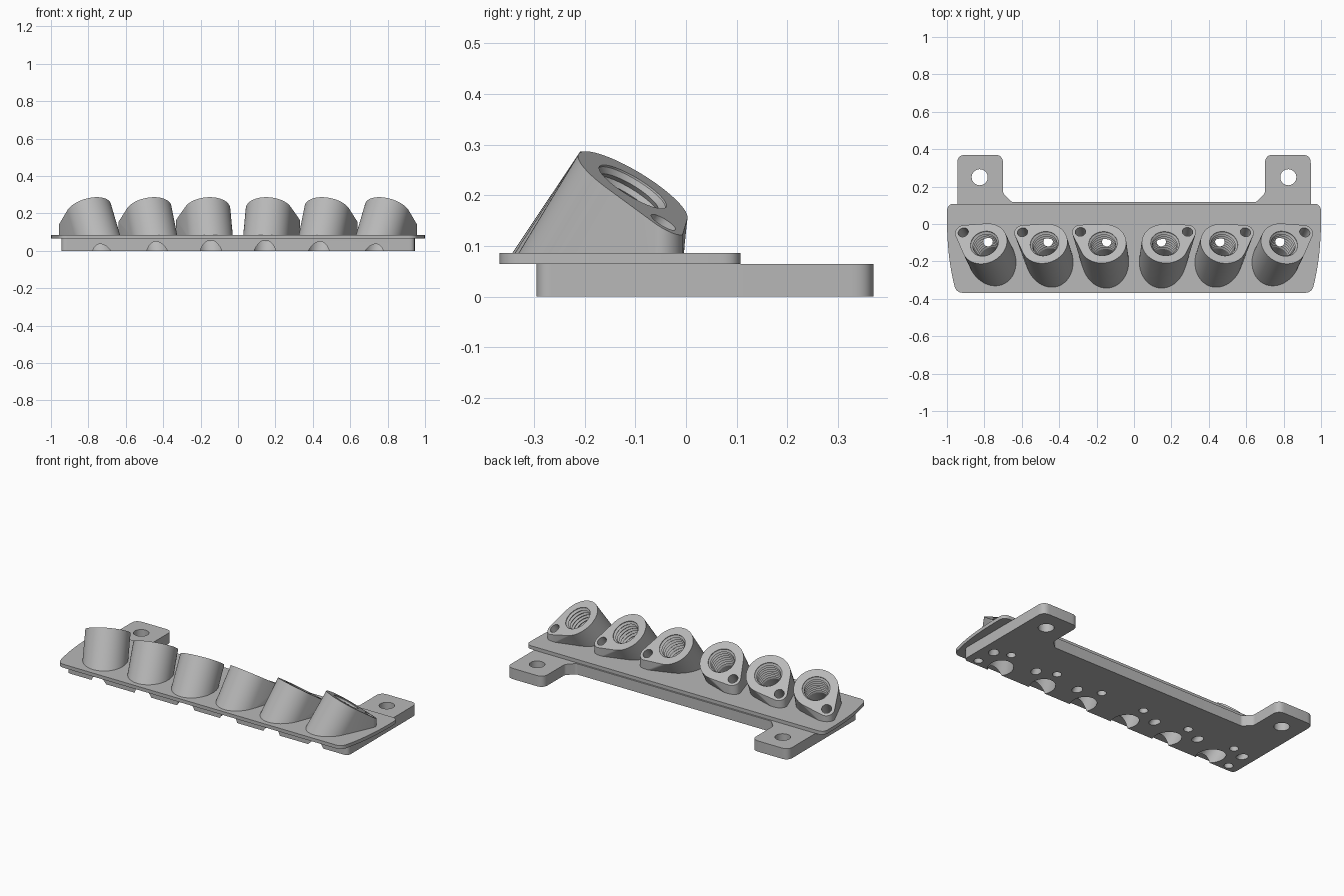
import bpy
import bmesh
import math
from mathutils import Vector, Matrix

cube = bpy.data.objects.get("Cube")
if cube:
    bpy.data.objects.remove(cube)

grey = bpy.data.materials.new("mid grey")
grey.use_nodes = True
colour = (0.48, 0.48, 0.48, 1)
grey.diffuse_color = colour
grey.node_tree.nodes["Principled BSDF"].inputs["Base Color"].default_value = colour

TILT = math.radians(34)
FACE_Z = 0.217       # height of the centre of each sloped face
RIM, LOBE = 0.125, 0.045
PLATE_TOP, FLANGE_TOP = 0.065, 0.086
# x position and outward turn in degrees
SOCKETS = [(0.166, 8), (0.479, 17), (0.80, 26)]


def make_object(name, bm):
    bmesh.ops.recalc_face_normals(bm, faces=bm.faces[:])
    mesh = bpy.data.meshes.new(name)
    bm.to_mesh(mesh)
    bm.free()
    mesh.materials.append(grey)
    obj = bpy.data.objects.new(name, mesh)
    bpy.context.collection.objects.link(obj)
    return obj


def mirrored_slab(name, half, z0, z1):
    """Extrude a rounded outline; half lists (x, y, radius) on the +x side."""
    corners = [(Vector((x, y)), r) for x, y, r in half]
    corners += [(Vector((-x, y)), r) for x, y, r in reversed(half)]
    outline = []
    for i, (p, r) in enumerate(corners):
        before = (corners[i - 1][0] - p).normalized()
        after = (corners[(i + 1) % len(corners)][0] - p).normalized()
        a, b = p + before * r, p + after * r
        steps = 8 if r else 0
        for k in range(steps + 1):
            t = k / steps if steps else 0
            outline.append(a * (1 - t) ** 2 + p * 2 * t * (1 - t) + b * t * t)
    bm = bmesh.new()
    face = bm.faces.new([bm.verts.new((p.x, p.y, z0)) for p in outline])
    top = bmesh.ops.extrude_face_region(bm, geom=[face])["geom"]
    moved = [v for v in top if isinstance(v, bmesh.types.BMVert)]
    bmesh.ops.translate(bm, verts=moved, vec=(0, 0, z1 - z0))
    return make_object(name, bm)


def socket_frame(side, x, turn):
    """Centre of the sloped face and its lateral, downhill and normal axes."""
    a = math.radians(turn)
    heading = Vector((side * math.sin(a), math.cos(a), 0))
    lateral = Vector((side * math.cos(a), -math.sin(a), 0))
    up = Vector((0, 0, 1))
    normal = heading * math.sin(TILT) + up * math.cos(TILT)
    downhill = heading * math.cos(TILT) - up * math.sin(TILT)
    centre = Vector((side * x, -0.105, FACE_Z))
    swing = math.radians(33 + turn)
    lobe = centre + (lateral * math.cos(swing) + downhill * math.sin(swing)) * 0.146
    return centre, lobe, (lateral, downhill, normal)


def ring(centre, axes, radius, count=48):
    return [centre + axes[0] * radius * math.cos(k * math.tau / count)
            + axes[1] * radius * math.sin(k * math.tau / count) for k in range(count)]


def lathe(bm, origin, axes, profile, count=32):
    """Closed solid from (radius, depth) pairs, running against the third axis."""
    loops = [[bm.verts.new(p) for p in ring(origin - axes[2] * d, axes, r, count)]
             for r, d in profile]
    for low, high in zip(loops, loops[1:]):
        for k in range(count):
            n = (k + 1) % count
            bm.faces.new((low[k], low[n], high[n], high[k]))
    bm.faces.new(loops[0])
    bm.faces.new(loops[-1])


# Mounting plate with two rear tabs
plate = mirrored_slab("mounting_plate", [
    (0.945, -0.295, 0.03), (0.945, 0.37, 0.045), (0.70, 0.37, 0.045),
    (0.70, 0.165, 0.01), (0.655, 0.118, 0.01)], 0, PLATE_TOP)

# Wider flange on top of the plate
flange = mirrored_slab("flange", [
    (0.952, -0.368, 0.04), (0.985, -0.22, 0.08), (1.0, -0.05, 0.08),
    (1.0, 0.108, 0.04)], PLATE_TOP, FLANGE_TOP)

# Cutters: threaded bores with screw holes, and vertical drain holes
thread = [(0.077, -0.06), (0.077, 0.004)]
for k in range(7):
    thread += [(0.066, 0.014 + k * 0.02), (0.075, 0.024 + k * 0.02)]
thread += [(0.069, 0.155), (0.069, 0.38)]
WORLD = (Vector((1, 0, 0)), Vector((0, 1, 0)), Vector((0, 0, 1)))
bores, drains = bmesh.new(), bmesh.new()
bosses = []
for side, label in ((1, "left"), (-1, "right")):
    for number, (x, turn) in enumerate(SOCKETS, 1):
        centre, lobe, axes = socket_frame(side, x, turn)
        # Angled boss: hull of the teardrop face and its footprint
        foot = FLANGE_TOP - 0.012
        rim, ear = ring(centre, axes, RIM, 64), ring(lobe, axes, LOBE, 32)
        points = rim + ear
        points += [p - axes[2] * ((p.z - foot) / axes[2].z) for p in rim]
        points += [Vector((p.x, p.y, foot)) for p in ear]
        bm = bmesh.new()
        verts = [bm.verts.new(p) for p in points]
        bmesh.ops.convex_hull(bm, input=verts)
        loose = [v for v in bm.verts if not v.link_faces]
        bmesh.ops.delete(bm, geom=loose, context='VERTS')
        bmesh.ops.dissolve_limit(bm, angle_limit=0.01, verts=bm.verts[:], edges=bm.edges[:])
        bosses.append(make_object(f"{label}_boss_{number}", bm))
        lathe(bores, centre, axes, thread, 40)
        lathe(bores, lobe, axes, [(0.028, -0.05), (0.028, 0.3)], 24)
        lathe(drains, Vector((side * (x - 0.02), -0.095, 0.13)), WORLD,
              [(0.025, 0), (0.025, 0.2)], 24)
    # Tab hole and blind locating hole
    lathe(bores, Vector((side * 0.825, 0.25, 0.1)), WORLD, [(0.043, 0), (0.043, 0.2)])
    lathe(bores, Vector((side * 0.876, -0.255, 0.05)), WORLD, [(0.025, 0), (0.025, 0.1)], 24)

cutters = [make_object("bore_cutter", bores), make_object("drain_cutter", drains)]
parts = [plate, flange] + bosses
for part in parts:
    for cutter in cutters:
        cut = part.modifiers.new(cutter.name, 'BOOLEAN')
        cut.operation = 'DIFFERENCE'
        cut.solver = 'EXACT'
        cut.object = cutter

# Bake the cuts, then drop the cutters
bpy.context.view_layer.update()
graph = bpy.context.evaluated_depsgraph_get()
baked = [bpy.data.meshes.new_from_object(p.evaluated_get(graph)) for p in parts]
for part, mesh in zip(parts, baked):
    part.modifiers.clear()
    part.data = mesh
for cutter in cutters:
    bpy.data.objects.remove(cutter)

# Smooth the round walls and keep the edges crisp
bpy.ops.object.select_all(action='DESELECT')
for part in parts:
    part.select_set(True)
bpy.context.view_layer.objects.active = plate
bpy.ops.object.shade_smooth_by_angle(angle=math.radians(28))
